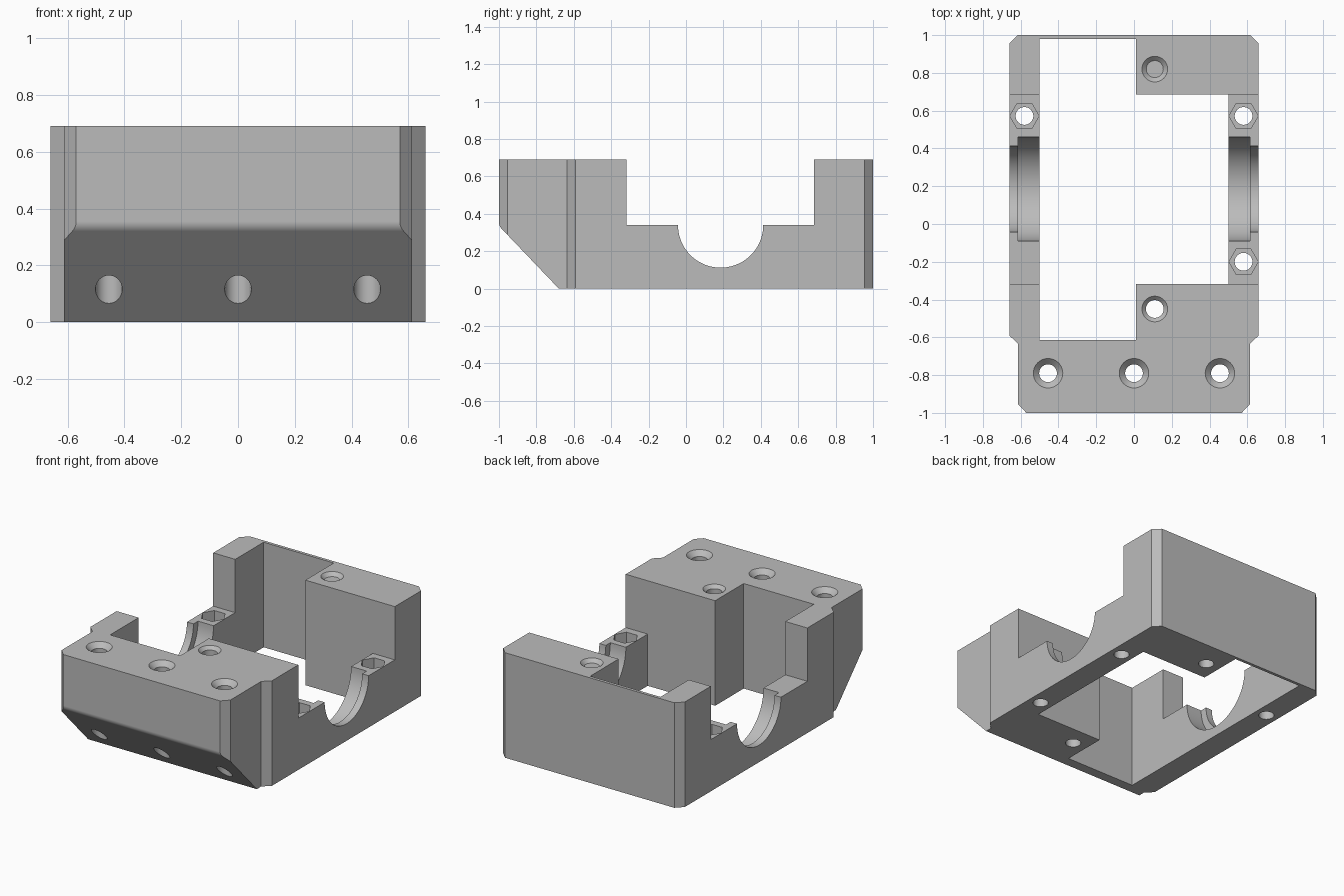
import bpy, bmesh, math
from mathutils import Matrix, Vector

if "Cube" in bpy.data.objects:
    bpy.data.objects.remove(bpy.data.objects["Cube"])

H = 0.69          # total height
STEP = 0.34       # height of the side ledges and bore axis

grey = bpy.data.materials.new("plain grey")
grey.diffuse_color = (0.5, 0.5, 0.5, 1)
grey.use_nodes = True
grey.node_tree.nodes["Principled BSDF"].inputs["Base Color"].default_value = grey.diffuse_color


def make(name, bm):
    bmesh.ops.recalc_face_normals(bm, faces=bm.faces)
    me = bpy.data.meshes.new(name)
    bm.to_mesh(me)
    bm.free()
    me.materials.append(grey)
    ob = bpy.data.objects.new(name, me)
    bpy.context.collection.objects.link(ob)
    return ob


def prism(name, pts, lo, hi, axis="z"):
    """Extrude a closed profile along z (points are x, y) or x (points are y, z)."""
    bm = bmesh.new()
    co = [(a, b, lo) if axis == "z" else (lo, a, b) for a, b in pts]
    face = bm.faces.new([bm.verts.new(c) for c in co])
    new = bmesh.ops.extrude_face_region(bm, geom=[face])["geom"]
    move = Vector((0, 0, hi - lo)) if axis == "z" else Vector((hi - lo, 0, 0))
    bmesh.ops.translate(bm, vec=move, verts=[v for v in new if isinstance(v, bmesh.types.BMVert)])
    return make(name, bm)


def rod(name, x, y, z0, z1, r0, r1=None, n=40, turn=0):
    """Upright cylinder, cone or hexagon."""
    bm = bmesh.new()
    m = Matrix.Translation((x, y, (z0 + z1) / 2)) @ Matrix.Rotation(turn, 4, "Z")
    bmesh.ops.create_cone(bm, cap_ends=True, segments=n, radius1=r0,
                          radius2=r0 if r1 is None else r1, depth=z1 - z0, matrix=m)
    return make(name, bm)


def boolean(target, tool, op="DIFFERENCE"):
    mod = target.modifiers.new("cut", "BOOLEAN")
    mod.operation, mod.object, mod.solver = op, tool, "EXACT"
    bpy.context.view_layer.objects.active = target
    bpy.ops.object.modifier_apply(modifier=mod.name)
    bpy.data.objects.remove(tool)


def circle(cy, cz, r, n=72):
    return [(cy + r * math.cos(2 * math.pi * i / n), cz + r * math.sin(2 * math.pi * i / n))
            for i in range(n)]


# Side profile: undercut front with a small rounded bend, ledges between the end blocks
bend = 0.05
slope = math.atan2(0.32, 0.335)
tangent = bend * math.tan(slope / 2)
nose = []
for i in range(7):
    a = slope * i / 6
    nose.append((-1 + bend - bend * math.cos(a), 0.335 + tangent - bend * math.sin(a)))
side = [(-0.68, 0), (1, 0), (1, H), (0.685, H), (0.685, STEP),
        (-0.317, STEP), (-0.317, H), (-1, H)] + nose
body = prism("housing_body", side, -0.8, 0.8, "x")

# Plan outline with chamfered corners and a narrower front
half = [(0.57, -1.0), (0.613, -0.955), (0.613, -0.635), (0.66, -0.59), (0.66, 0.955), (0.615, 1.0)]
plan = half + [(-x, y) for x, y in reversed(half)]
boolean(body, prism("outline", plan, -0.1, 0.8), "INTERSECT")

# L-shaped through opening
cavity = [(-0.5, -0.613), (0.01, -0.613), (0.01, -0.317), (0.5, -0.317),
          (0.5, 0.685), (0.01, 0.685), (0.01, 0.98), (-0.5, 0.98)]
boolean(body, prism("cavity", cavity, -0.1, 0.8))

# Stepped shaft seats in both side walls
boolean(body, prism("bore", circle(0.185, STEP, 0.228), -0.8, 0.8, "x"))
boolean(body, prism("seat", circle(0.185, STEP, 0.275), -0.613, 0.613, "x"))

# Countersunk screw holes through the end blocks
for x, y, r in [(-0.455, -0.79, 0.078), (0, -0.79, 0.078), (0.455, -0.79, 0.078),
                (0.11, 0.82, 0.068), (0.11, -0.45, 0.068)]:
    boolean(body, rod("hole", x, y, -0.1, 0.8, 0.047))
    d = r - 0.045
    boolean(body, rod("countersink", x, y, H - d, H + d, 0.045, 2 * r - 0.045))

# Bolt holes with hexagonal nut pockets in the ledges
for x, y in [(-0.58, 0.572), (0.58, 0.572), (0.58, -0.2)]:
    boolean(body, rod("bolt_hole", x, y, -0.1, 0.5, 0.047))
    boolean(body, rod("nut_pocket", x, y, STEP - 0.07, 0.5, 0.077, n=6, turn=math.pi / 2))

# Smooth only the curved surfaces
bpy.ops.object.select_all(action="DESELECT")
body.select_set(True)
bpy.context.view_layer.objects.active = body
bpy.ops.object.shade_smooth_by_angle(angle=math.radians(25))
weighted = body.modifiers.new("even normals", "WEIGHTED_NORMAL")
weighted.keep_sharp = True
